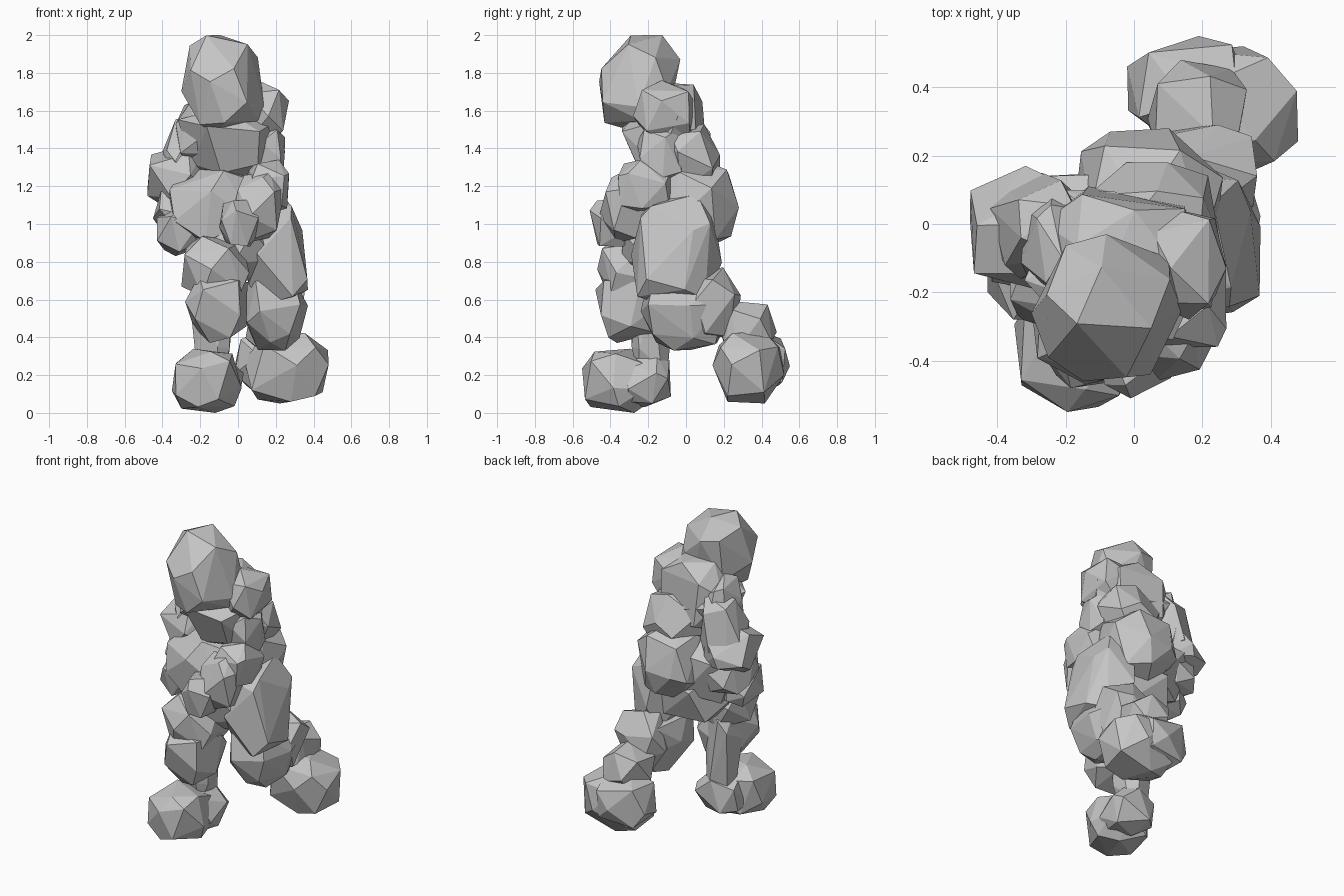
import bpy
import bmesh
import math
import random
from mathutils import Euler, Vector

random.seed(7)

default_cube = bpy.data.objects.get("Cube")
if default_cube:
    bpy.data.objects.remove(default_cube, do_unlink=True)

# Single stone colour
stone = bpy.data.materials.new("grey_stone")
stone.use_nodes = True
stone_colour = (0.56, 0.56, 0.56, 1)
stone.diffuse_color = stone_colour
stone.node_tree.nodes["Principled BSDF"].inputs["Base Color"].default_value = stone_colour


def sphere_points(count):
    """Evenly spread directions, jittered and randomly turned."""
    turn = Euler([random.uniform(0, math.tau) for _ in range(3)])
    golden = math.pi * (3 - math.sqrt(5))
    points = []
    for i in range(count):
        height = 1 - (2 * i + 1) / count
        ring = math.sqrt(1 - height * height)
        point = Vector((ring * math.cos(golden * i), ring * math.sin(golden * i), height))
        point += Vector([random.uniform(-.2, .2) for _ in range(3)])
        point.normalize()
        point.rotate(turn)
        points.append(point)
    return points


def rock(name, x, y, z, taper=1.0, lean=(0, 0), count=16, blocky=.75):
    """Faceted convex boulder between the given limits.
    taper is the top width over the bottom width, lean shifts the top."""
    points = sphere_points(count)
    for p in points:
        for axis in range(3):
            p[axis] = math.copysign(abs(p[axis]) ** blocky, p[axis])
        width = 1 + (taper - 1) * (p.z + 1) / 2
        p.x = p.x * width + lean[0] * p.z
        p.y = p.y * width + lean[1] * p.z
    # Place the boulder between its limits
    for axis, (low, high) in enumerate((x, y, z)):
        a = min(p[axis] for p in points)
        b = max(p[axis] for p in points)
        for p in points:
            p[axis] = low + (p[axis] - a) / (b - a) * (high - low)
    bm = bmesh.new()
    for p in points:
        bm.verts.new(p)
    hull = bmesh.ops.convex_hull(bm, input=bm.verts)
    loose = [g for g in hull["geom_interior"] if isinstance(g, bmesh.types.BMVert)]
    bmesh.ops.delete(bm, geom=loose, context="VERTS")
    bmesh.ops.dissolve_limit(bm, angle_limit=math.radians(6), verts=bm.verts, edges=bm.edges)
    bmesh.ops.recalc_face_normals(bm, faces=bm.faces)
    mesh = bpy.data.meshes.new(name)
    bm.to_mesh(mesh)
    bm.free()
    mesh.materials.append(stone)
    bpy.context.collection.objects.link(bpy.data.objects.new(name, mesh))


# Head and torso
rock("head", x=(-.3, .14), y=(-.46, -.03), z=(1.47, 2), lean=(-.08, .12), count=20, blocky=.9)
rock("chest_front", x=(-.32, .25), y=(-.34, .1), z=(1.21, 1.62), taper=2.4)
rock("upper_back", x=(-.27, .2), y=(-.25, .11), z=(1.28, 1.75), taper=.8, count=18)
rock("lower_back", x=(-.16, .25), y=(-.14, .18), z=(1.18, 1.53), taper=.85)
rock("abdomen", x=(-.37, .14), y=(-.34, .15), z=(.84, 1.32), count=18)
rock("hips_back", x=(-.18, .26), y=(-.16, .28), z=(.86, 1.36), count=20, blocky=.85)
rock("pelvis", x=(-.28, .2), y=(-.34, .16), z=(.7, 1.06))

# Left arm, bent across the front
rock("left_shoulder", x=(.02, .27), y=(-.28, .05), z=(1.44, 1.76))
rock("left_upper_arm", x=(.06, .25), y=(-.26, -.01), z=(1.2, 1.54))
rock("left_elbow", x=(.04, .27), y=(-.36, -.06), z=(1.05, 1.34))
rock("left_forearm", x=(-.04, .25), y=(-.46, -.16), z=(.9, 1.28), lean=(.2, .2))
rock("left_fist", x=(-.1, .11), y=(-.51, -.26), z=(.88, 1.13))

# Right arm, hanging at the side
rock("right_shoulder", x=(-.33, -.1), y=(-.24, .1), z=(1.34, 1.67), taper=.75)
rock("right_upper_arm", x=(-.42, -.15), y=(-.16, .15), z=(1.2, 1.58), taper=.7, lean=(.25, 0))
rock("right_elbow", x=(-.48, -.16), y=(-.2, .17), z=(1.1, 1.4))
rock("right_forearm", x=(-.45, -.16), y=(-.2, .13), z=(.94, 1.2))
rock("right_fist", x=(-.43, -.18), y=(-.28, .04), z=(.83, 1.1))

# Left leg, stepping back
rock("left_thigh", x=(.04, .37), y=(-.29, .19), z=(.58, 1.17), taper=.75, lean=(-.15, .05), count=20, blocky=.65)
rock("left_knee", x=(.01, .37), y=(-.24, .23), z=(.33, .74), taper=1.5, lean=(0, -.1), count=20)
rock("left_shin", x=(.03, .36), y=(.02, .29), z=(.4, .77))
rock("left_ankle", x=(.04, .33), y=(.17, .48), z=(.3, .59))
rock("left_foot", x=(.03, .48), y=(.14, .52), z=(.05, .43), count=20)
rock("left_heel", x=(-.02, .35), y=(.24, .55), z=(.1, .45))

# Right leg, stepping forward
rock("right_thigh", x=(-.3, .06), y=(-.47, -.07), z=(.6, .94))
rock("right_knee", x=(-.28, .05), y=(-.48, -.12), z=(.37, .73), taper=1.3)
rock("right_shin", x=(-.25, -.02), y=(-.29, -.08), z=(.16, .74), taper=1.5, blocky=.65)
rock("right_foot", x=(-.35, .02), y=(-.55, -.16), z=(0, .34), count=20)
rock("right_heel", x=(-.28, .03), y=(-.36, -.08), z=(.03, .31))
